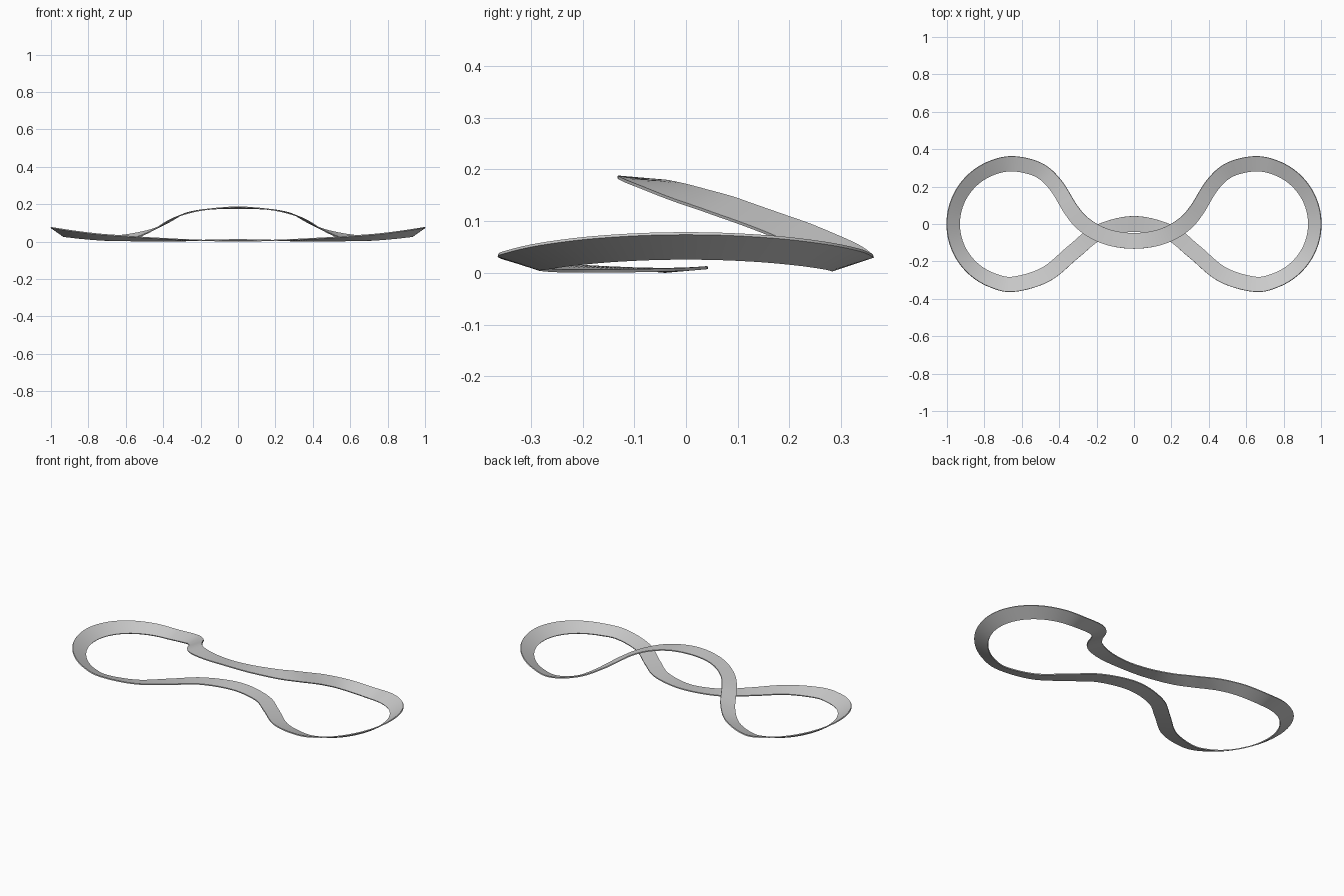
import bpy, bmesh
from math import sin, cos, radians
from mathutils import Vector

WIDTH, THICK, STEPS = 0.084, 0.006, 12

old = bpy.data.objects.get("Cube")
if old:
    bpy.data.objects.remove(old, do_unlink=True)

grey = bpy.data.materials.new("light grey")
grey.use_nodes = True
colour = (0.6, 0.6, 0.6, 1)
grey.diffuse_color = colour
grey.node_tree.nodes["Principled BSDF"].inputs["Base Color"].default_value = colour


def lobe_station(degrees):
    """Banked round end: steepest and highest at its outermost point."""
    a = radians(degrees)
    c = max(cos(a), 0)
    return (0.642 + 0.323 * cos(a), 0.321 * sin(a), 0.023 + 0.032 * c ** 1.5, 18 + 17 * c)


# Stations as x, y, height and bank angle, for the +x half
bridge = [(0, -0.09, 0.185, -5), (0.11, -0.078, 0.181, -1), (0.2, -0.046, 0.171, 5),
          (0.28, 0.008, 0.153, 13), (0.34, 0.08, 0.13, 20), (0.42, 0.208, 0.083, 22),
          (0.51, 0.288, 0.046, 20)]
lobe = [lobe_station(d) for d in range(90, -91, -20)]
underpass = [(0.47, -0.268, 0.015, 11), (0.32, -0.145, 0.011, 5),
             (0.19, -0.046, 0.01, 0), (0, 0, 0.01, -5)]
half = bridge + lobe + underpass
mirrored = [(-x, y, z, b) for x, y, z, b in reversed(half[1:-1])]
stations = [Vector(s) for s in half + mirrored]


def smooth_loop(points, steps):
    """Closed Catmull-Rom curve through the stations."""
    n = len(points)
    result = []
    for i in range(n):
        p0, p1, p2, p3 = (points[(i + k) % n] for k in (-1, 0, 1, 2))
        for s in range(steps):
            t = s / steps
            result.append(0.5 * (2 * p1 + (p2 - p0) * t
                                 + (2 * p0 - 5 * p1 + 4 * p2 - p3) * t ** 2
                                 + (3 * p1 - p0 - 3 * p2 + p3) * t ** 3))
    return result


# Sweep a thin rectangular section round the loop
path = smooth_loop(stations, STEPS)
bm = bmesh.new()
rings = []
for i, p in enumerate(path):
    ahead = (path[(i + 1) % len(path)] - path[i - 1]).xyz.normalized()
    flat_side = Vector((-ahead.y, ahead.x, 0)).normalized()
    bank = radians(p.w)
    side = flat_side * cos(bank) + Vector((0, 0, sin(bank)))
    up = ahead.cross(side).normalized()
    left, right = p.xyz + side * WIDTH / 2, p.xyz - side * WIDTH / 2
    rings.append([bm.verts.new(v) for v in (left, right, right - up * THICK, left - up * THICK)])
for i, ring in enumerate(rings):
    following = rings[(i + 1) % len(rings)]
    for k in range(4):
        j = (k + 1) % 4
        bm.faces.new((ring[k], ring[j], following[j], following[k]))
bmesh.ops.recalc_face_normals(bm, faces=bm.faces)

# Stand the track on the ground
lowest = min(v.co.z for v in bm.verts)
bmesh.ops.translate(bm, verts=bm.verts, vec=(0, 0, -lowest))

mesh = bpy.data.meshes.new("track_ribbon")
bm.to_mesh(mesh)
bm.free()
mesh.materials.append(grey)
track = bpy.data.objects.new("track_ribbon", mesh)
bpy.context.collection.objects.link(track)
bpy.context.view_layer.objects.active = track
track.select_set(True)
bpy.ops.object.shade_smooth_by_angle(angle=radians(35))
